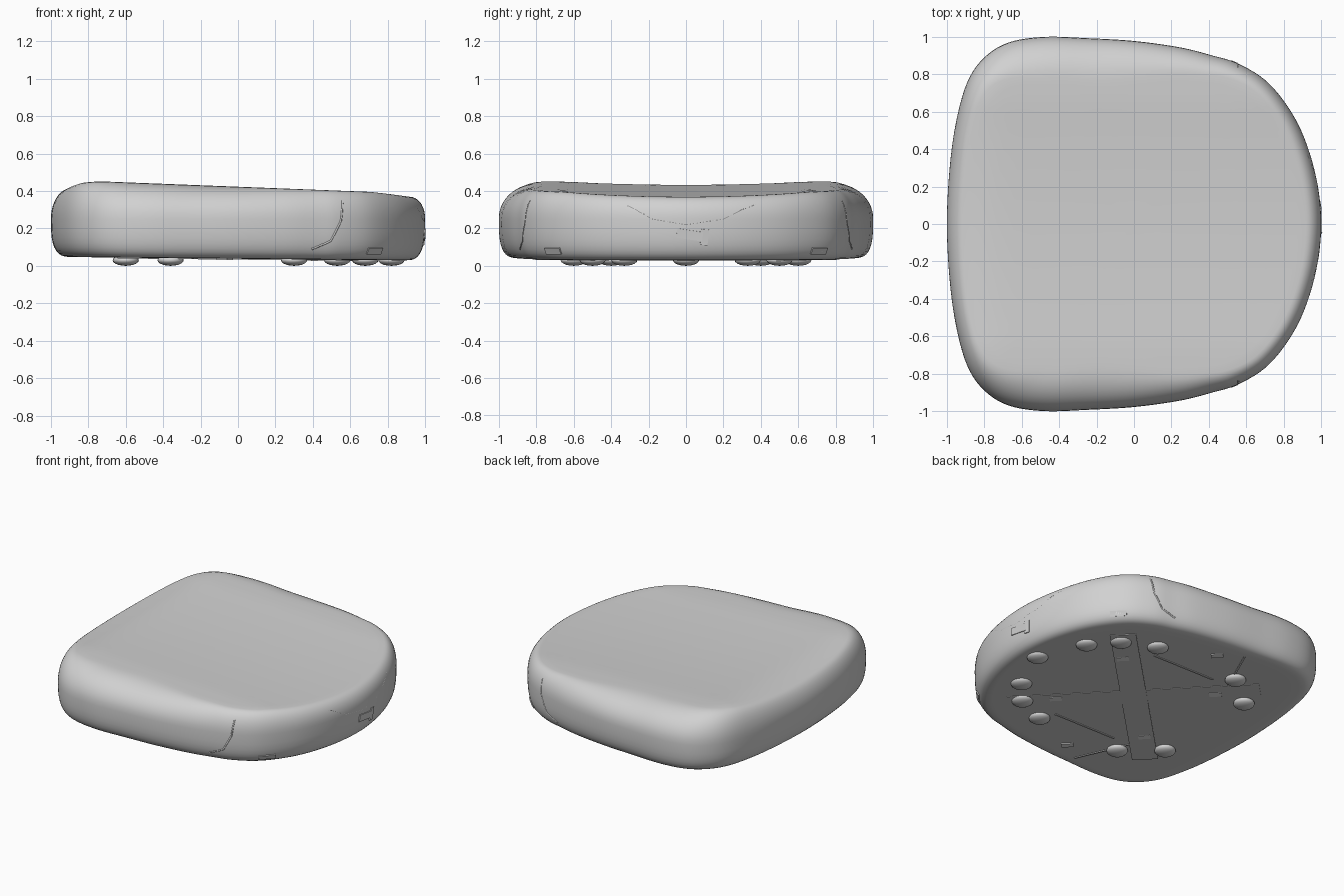
import bpy, bmesh, math
from mathutils import Vector, Matrix
from mathutils.bvhtree import BVHTree

cube = bpy.data.objects.get("Cube")
if cube:
    bpy.data.objects.remove(cube)


def material(name, value):
    m = bpy.data.materials.new(name)
    m.use_nodes = True
    m.diffuse_color = (value, value, value, 1)
    m.node_tree.nodes["Principled BSDF"].inputs["Base Color"].default_value = m.diffuse_color
    return m


GREY = material("light_grey", 0.64)
PALE = material("pale_grey", 0.85)


def finish(name, bm, mat, smooth=True):
    bmesh.ops.recalc_face_normals(bm, faces=bm.faces[:])
    mesh = bpy.data.meshes.new(name)
    bm.to_mesh(mesh)
    bm.free()
    mesh.materials.append(mat)
    ob = bpy.data.objects.new(name, mesh)
    bpy.context.collection.objects.link(ob)
    if smooth:
        bpy.ops.object.select_all(action='DESELECT')
        ob.select_set(True)
        bpy.context.view_layer.objects.active = ob
        bpy.ops.object.shade_smooth_by_angle(angle=math.radians(50))
    return ob


# Plan outline: half of it, mirrored and smoothed into a closed loop
HALF = [(-1, 0), (-.985, .3), (-.95, .55), (-.89, .76), (-.8, .89), (-.67, .97),
        (-.48, 1), (-.25, .993), (0, .978), (.25, .943), (.42, .9), (.55, .86),
        (.7, .77), (.82, .63), (.91, .46), (.975, .24), (1, 0)]
LOOP = HALF + [(x, -y) for x, y in HALF[-2:0:-1]]


def smooth_loop(points, steps):
    pts = [Vector(p) for p in points]
    out, n = [], len(pts)
    for i in range(n):
        a, b, c, d = (pts[(i + k) % n] for k in (-1, 0, 1, 2))
        for s in range(steps):
            t = s / steps
            out.append(0.5 * (2 * b + (c - a) * t + (2 * a - 5 * b + 4 * c - d) * t ** 2
                              + (3 * b - a - 3 * c + d) * t ** 3))
    return out


OUTLINE = smooth_loop(LOOP, 5)
WAIST = 0.25


def top_height(x, y):
    z = 0.45 - 0.039 * (x + 0.7) - 0.018 * max(0, 1 - (y / 0.65) ** 2)
    return z - 0.05 * (max(0, -0.7 - x) / 0.27) ** 2


def floor_height(x):
    return 0.038 - 0.01 * x


def round_width(x):
    # narrow rounding at both ends, wide along the flanks
    def ease(a, b):
        t = min(1, max(0, (x - a) / (b - a)))
        return t * t * (3 - 2 * t)
    return 0.08 + 0.16 * ease(-1, -0.6) * (1 - ease(-0.4, 0.75))


def ring_points(angle, top):
    # one level of the rounded side, as superellipse quarter
    power = 2 / (2.1 if top else 3)
    u, v = abs(math.cos(angle)) ** power, abs(math.sin(angle)) ** power
    for p in OUTLINE:
        inset = (round_width(p.x) if top else 0.11) * (1 - u)
        q = p * (1 - inset / p.length)
        end = top_height(q.x, q.y) if top else floor_height(q.x)
        yield Vector((q.x, q.y, WAIST + (end - WAIST) * v))


def inner_points(outer, scale, height):
    for p in outer:
        x, y = p.x * scale, p.y * scale
        yield Vector((x, y, height(x, y)))


# Cushion body: rings from the underside centre up to the top centre
STEPS = 9
lower = [list(ring_points(math.pi / 2 * k / STEPS, False)) for k in range(STEPS, 0, -1)]
upper = [list(ring_points(math.pi / 2 * k / STEPS, True)) for k in range(STEPS + 1)]
SCALES = [0.95, 0.88, 0.8, 0.7, 0.6, 0.45, 0.3, 0.15]
under = [list(inner_points(lower[0], s, lambda x, y: floor_height(x))) for s in reversed(SCALES)]
over = [list(inner_points(upper[-1], s, top_height)) for s in SCALES]

bm = bmesh.new()
rings = [[bm.verts.new(p) for p in ring] for ring in under + lower + upper + over]
count = len(OUTLINE)
for a, b in zip(rings, rings[1:]):
    for i in range(count):
        j = (i + 1) % count
        bm.faces.new((a[i], a[j], b[j], b[i]))
for ring, z in ((rings[0], floor_height(0)), (rings[-1], top_height(0, 0))):
    hub = bm.verts.new((0, 0, z))
    for i in range(count):
        bm.faces.new((ring[i], ring[(i + 1) % count], hub))
bmesh.ops.recalc_face_normals(bm, faces=bm.faces[:])
surface = BVHTree.FromBMesh(bm)
finish("seat_cushion", bm, GREY)


# Upholstery seams lying on the side surface
def seam(name, points, radius=0.006):
    data = bpy.data.curves.new(name, 'CURVE')
    data.dimensions = '3D'
    data.bevel_depth = radius
    data.bevel_resolution = 1
    spline = data.splines.new('POLY')
    path = []
    for a, b in zip(points, points[1:]):
        path += [Vector(a).lerp(Vector(b), k / 6) for k in range(6)]
    path.append(Vector(points[-1]))
    spline.points.add(len(path) - 1)
    for sp, p in zip(spline.points, path):
        hit, normal, _, _ = surface.find_nearest(p)
        sp.co = (*(hit - normal * 0.003), 1)
    data.materials.append(GREY)
    ob = bpy.data.objects.new(name, data)
    bpy.context.collection.objects.link(ob)


for side, label in ((-1, "front"), (1, "back")):
    seam(label + "_side_seam", [(.57, .86 * side, .36), (.555, .87 * side, .24),
                                (.5, .89 * side, .13), (.4, .91 * side, .08)])
seam("end_seam", [(.96, -.32, .33), (.99, -.18, .25), (1, 0, .22), (.99, .2, .25), (.95, .38, .34)], 0.004)


# Small fittings pressed onto the side
def side_plate(name, where, width, height, tilt, mat):
    hit, normal, _, _ = surface.find_nearest(Vector(where))
    across = Vector((0, 0, 1)).cross(normal).normalized()
    up = normal.cross(across)
    frame = Matrix((across, up, normal)).transposed().to_4x4()
    bm = bmesh.new()
    bmesh.ops.create_cube(bm, size=1, matrix=Matrix.Translation(hit) @ frame
                          @ Matrix.Rotation(tilt, 4, 'Z') @ Matrix.Diagonal((width, height, 0.009, 1)))
    finish(name, bm, mat, False)


side_plate("end_tab", (1, .02, .165), .14, .05, -.15, GREY)
side_plate("end_tab_head", (1, .1, .152), .04, .085, -.1, GREY)
for side, label in ((-1, "front"), (1, "back")):
    side_plate(label + "_corner_clip", (.75, .73 * side, .065), .11, .035, 0, GREY)
    side_plate(label + "_corner_slot", (.75, .735 * side, .067), .05, .018, 0, PALE)


# Underside relief, following the slightly sloping floor
def floor_box(name, x, y, length, width, angle, depth, mat=GREY):
    bm = bmesh.new()
    bmesh.ops.create_cube(bm, size=1, matrix=Matrix.Translation((x, y, 0))
                          @ Matrix.Rotation(angle, 4, 'Z') @ Matrix.Diagonal((length, width, 2 * depth, 1)))
    for v in bm.verts:
        v.co.z += floor_height(v.co.x)
    finish(name, bm, mat, False)


for side, label in ((1, "left"), (-1, "right")):
    floor_box(label + "_diagonal_strap", 0, 0, 1.65, .17, side * math.pi / 4, .004 + .001 * side)
    floor_box(label + "_long_ridge", 0, .5 * side, .5, .012, 0, .005)
    floor_box(label + "_cross_ridge", -.3, .68 * side, .4, .012, side * 1.15, .005)
    for k, (x, y) in enumerate(((.38, .34), (-.39, .36), (-.07, .76))):
        floor_box(f"{label}_mount_slot_{k}", x, y * side, .08, .045, -math.pi / 4, .007, PALE)


# Low round bumps that the cushion rests on
def bump(name, x, y):
    bm = bmesh.new()
    bmesh.ops.create_uvsphere(bm, u_segments=20, v_segments=10, radius=1,
                              matrix=Matrix.Translation((x, y, .03)) @ Matrix.Diagonal((.07, .07, .03, 1)))
    finish(name, bm, GREY)


bump("end_bump", .82, 0)
for side, label in ((1, "left"), (-1, "right")):
    for k, (x, y) in enumerate(((.68, .33), (.53, .5), (.3, .6), (-.36, .6), (-.6, .4))):
        bump(f"{label}_bump_{k}", x, y * side)
